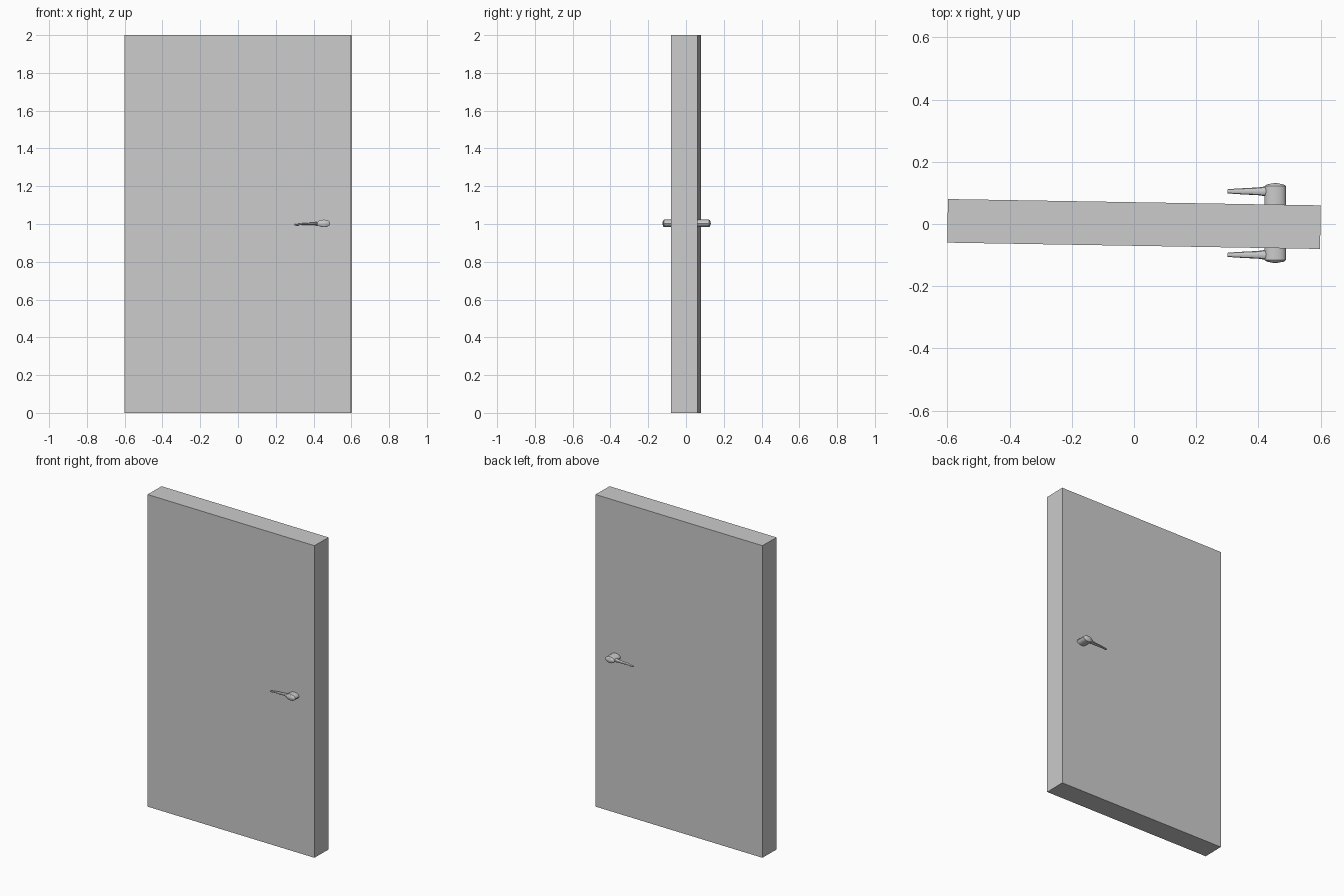
import bpy, bmesh, math
from mathutils import Matrix

if "Cube" in bpy.data.objects:
    bpy.data.objects.remove(bpy.data.objects["Cube"])


def make_object(name, bm):
    bmesh.ops.recalc_face_normals(bm, faces=bm.faces)
    mesh = bpy.data.meshes.new(name)
    bm.to_mesh(mesh)
    bm.free()
    obj = bpy.data.objects.new(name, mesh)
    bpy.context.collection.objects.link(obj)
    return obj


def loft(bm, rings):
    """Skin a list of equal-length point rings and cap both ends."""
    loops = [[bm.verts.new(p) for p in ring] for ring in rings]
    n = len(loops[0])
    for a, b in zip(loops, loops[1:]):
        for i in range(n):
            j = (i + 1) % n
            bm.faces.new((a[i], a[j], b[j], b[i]))
    bm.faces.new(loops[0])
    bm.faces.new(loops[-1])


def ellipse(n, ra, rb, place):
    angles = [2 * math.pi * i / n for i in range(n)]
    return [place(ra * math.cos(t), rb * math.sin(t)) for t in angles]


# Door slab, standing slightly ajar
bm = bmesh.new()
bmesh.ops.create_cube(bm, size=1, matrix=Matrix.Translation((0, 0, 1))
                      @ Matrix.Rotation(math.radians(-0.97), 4, 'Z')
                      @ Matrix.Diagonal((1.198, 0.14, 2.0, 1)))
make_object("door_panel", bm)

KNOB_X, MID_Y = 0.454, 0.003
for side, label in ((-1, "front"), (1, "back")):
    # Oval spindle with a shallow domed end: (distance out, scale)
    bm = bmesh.new()
    spindle = [(0.04, 1), (0.119, 1), (0.124, 0.8), (0.1285, 0.1)]
    loft(bm, [ellipse(16, 0.034 * s, 0.02 * s,
                      lambda a, b: (KNOB_X + a, MID_Y + side * d, 1.003 + b))
              for d, s in spindle])
    spindle_obj = make_object(f"{label}_handle_spindle", bm)

    # Tapering lever: (x, centre z, half depth, half height)
    bm = bmesh.new()
    lever = [(0.445, 1.002, 0.016, 0.013), (0.42, 1.002, 0.0155, 0.010),
             (0.40, 1.001, 0.0125, 0.007), (0.35, 1.0, 0.010, 0.0055),
             (0.325, 0.998, 0.0085, 0.0045), (0.30, 0.995, 0.0065, 0.004)]
    loft(bm, [ellipse(10, hd, hh,
                      lambda a, b: (x, MID_Y + side * 0.102 + a, z + b))
              for x, z, hd, hh in lever])
    lever_obj = make_object(f"{label}_handle_lever", bm)

    for obj in (spindle_obj, lever_obj):
        bpy.ops.object.select_all(action='DESELECT')
        obj.select_set(True)
        bpy.context.view_layer.objects.active = obj
        bpy.ops.object.shade_smooth_by_angle(angle=math.radians(30))
